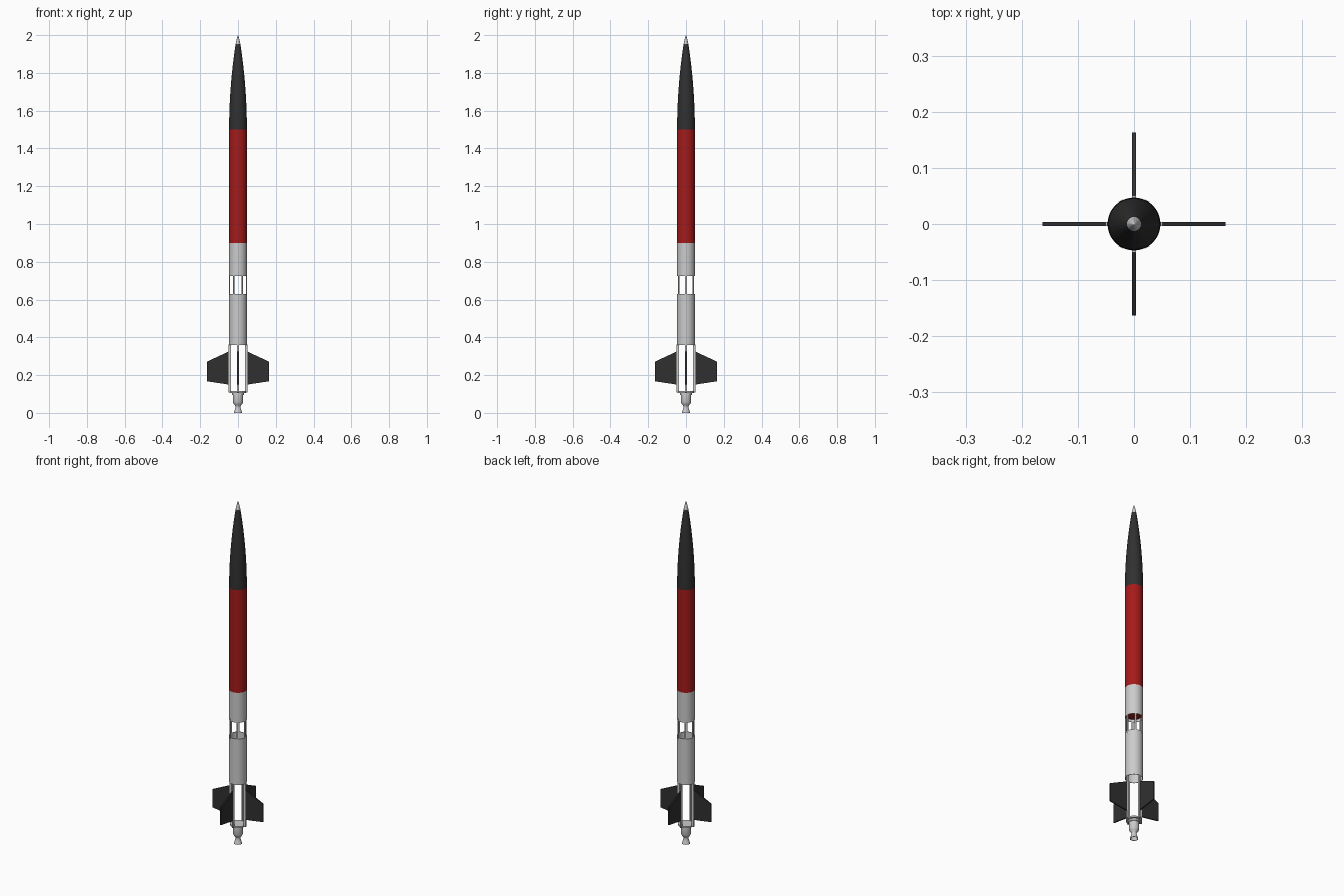
import bpy, bmesh, math
from mathutils import Matrix

if "Cube" in bpy.data.objects:
    bpy.data.objects.remove(bpy.data.objects["Cube"])

R, RI = 0.047, 0.044   # outer and inner tube radius


def material(name, rgb):
    m = bpy.data.materials.new(name)
    m.diffuse_color = (*rgb, 1)
    m.use_nodes = True
    m.node_tree.nodes["Principled BSDF"].inputs["Base Color"].default_value = m.diffuse_color
    return m


BLACK = material("black", (0.03, 0.03, 0.03))
RED = material("red", (0.38, 0.01, 0.01))


def finish(name, bm, mat=None, smooth=False):
    bmesh.ops.remove_doubles(bm, verts=bm.verts, dist=1e-5)
    bmesh.ops.recalc_face_normals(bm, faces=bm.faces)
    me = bpy.data.meshes.new(name)
    bm.to_mesh(me)
    bm.free()
    ob = bpy.data.objects.new(name, me)
    bpy.context.collection.objects.link(ob)
    if mat:
        me.materials.append(mat)
    if smooth:
        bpy.ops.object.select_all(action='DESELECT')
        ob.select_set(True)
        bpy.context.view_layer.objects.active = ob
        bpy.ops.object.shade_smooth_by_angle(angle=math.radians(35))
    return ob


def lathe(name, profile, mat=None, steps=64):
    """Spin an (r, z) profile around the z axis."""
    bm = bmesh.new()
    vs = [bm.verts.new((r, 0, z)) for r, z in profile]
    es = [bm.edges.new(p) for p in zip(vs, vs[1:])]
    bmesh.ops.spin(bm, geom=vs + es, cent=(0, 0, 0), axis=(0, 0, 1),
                   angle=math.tau, steps=steps, use_merge=True)
    return finish(name, bm, mat, True)


def tube(name, z0, z1, mat=None):
    return lathe(name, [(R, z0), (R, z1), (RI, z1), (RI, z0), (R, z0)], mat)


def plate(name, outline, thick, angle, mat=None):
    """Extrude an (r, z) outline to a slab standing radially at an angle."""
    bm = bmesh.new()
    f = bm.faces.new([bm.verts.new((x, -thick / 2, z)) for x, z in outline])
    ext = bmesh.ops.extrude_face_region(bm, geom=[f])["geom"]
    bmesh.ops.translate(bm, vec=(0, thick, 0),
                        verts=[v for v in ext if isinstance(v, bmesh.types.BMVert)])
    bm.transform(Matrix.Rotation(angle, 4, 'Z'))
    return finish(name, bm, mat)


def box(r0, r1, z0, z1):
    return [(r0, z0), (r1, z0), (r1, z1), (r0, z1)]


# Nose cone with a bare metal tip
ZT, RT = 1.953, 0.0125
nose = []
for i in range(25):
    s = i / 24
    nose.append((RT + (R - RT) * (1 - s * s), 1.5 + (ZT - 1.5) * s))
lathe("nose_cone", [(0, 1.5)] + nose + [(0, ZT)], BLACK)
lathe("nose_tip", [(0, ZT), (RT, ZT), (0.0075, 1.976), (0.0025, 1.996), (0, 2.0)])

# Body tubes
tube("payload_tube", 0.9, 1.5, RED)
tube("upper_tube", 0.725, 0.9)
tube("lower_tube", 0.36, 0.63)
lathe("bulkhead", [(0, 0.74), (RI, 0.74), (RI, 0.75), (0, 0.75)], RED)

# Open interstage bay with six struts
for i in range(6):
    plate(f"bay_strut_{i}", box(0.042, 0.048, 0.62, 0.735), 0.008, i * math.tau / 6)

# Open fin can: four rails, each carrying a fin
fin = [(0.049, 0.15), (0.163, 0.167), (0.163, 0.272), (0.049, 0.325)]
for i in range(4):
    a = i * math.tau / 4
    plate(f"fin_rail_{i}", box(0.038, 0.051, 0.108, 0.362), 0.008, a)
    plate(f"fin_{i}", fin, 0.007, a, BLACK)

# Thrust plate at the bottom of the fin can
lathe("thrust_plate", [(0, 0.106), (0.042, 0.106), (0.042, 0.115), (0, 0.115)])

# Engine: collar, chamber and hollow bell nozzle
lathe("engine", [(0, 0.107), (0.031, 0.107), (0.031, 0.096), (0.027, 0.094),
                 (0.027, 0.058), (0.022, 0.046), (0.013, 0.036), (0.012, 0.031),
                 (0.016, 0.018), (0.022, 0.0), (0.020, 0.0), (0.014, 0.018),
                 (0.009, 0.032), (0, 0.034)], steps=48)
